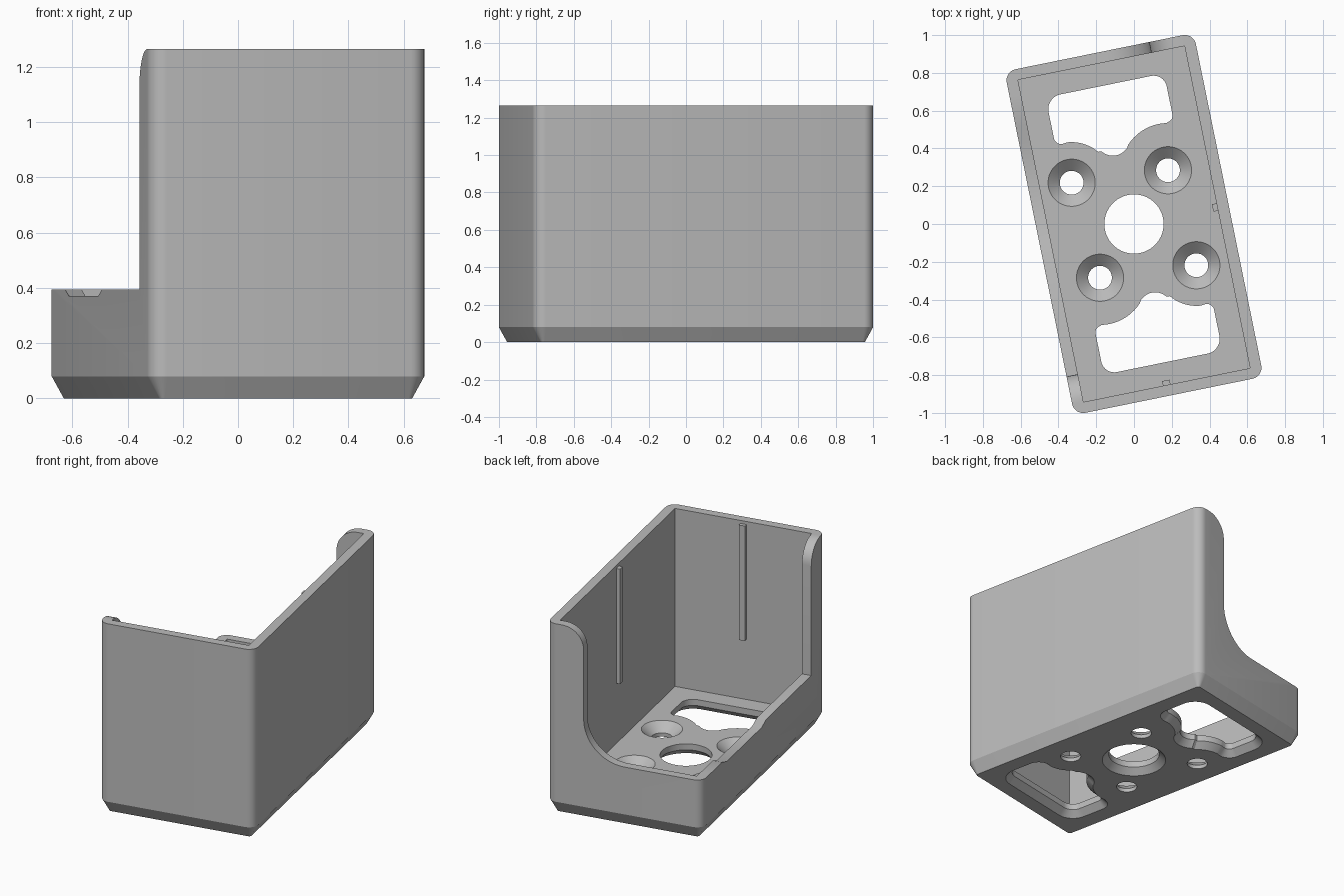
import bpy, bmesh, math
from mathutils import Matrix, Vector

cube = bpy.data.objects.get("Cube")
if cube:
    bpy.data.objects.remove(cube, do_unlink=True)

TURN = Matrix.Rotation(math.radians(11.5), 4, 'Z')
W, L, H, R = 0.511, 0.928, 1.265, 0.06      # half width, half length, height, corner
IW, IL, FLOOR, LOW = 0.45, 0.87, 0.08, 0.395

plastic = bpy.data.materials.new("plain grey")
plastic.use_nodes = True
grey = (0.5, 0.5, 0.5, 1)
plastic.diffuse_color = grey
plastic.node_tree.nodes["Principled BSDF"].inputs["Base Color"].default_value = grey


def arc(cx, cy, r, a0, a1, n=10):
    angles = [math.radians(a0 + (a1 - a0) * i / n) for i in range(n + 1)]
    return [(cx + r * math.cos(a), cy + r * math.sin(a)) for a in angles]


def rounded_rect(w, l, r):
    pts = []
    for sx, sy, a in ((1, 1, 0), (-1, 1, 90), (-1, -1, 180), (1, -1, 270)):
        pts += arc(sx * (w - r), sy * (l - r), r, a, a + 90, 8)
    return pts


def circle(cx, cy, r):
    return arc(cx, cy, r, 0, 360, 48)[:-1]


def offset(pts, d):
    """Push a counterclockwise outline outwards by d."""
    out = []
    for i, p in enumerate(pts):
        t = (Vector(pts[(i + 1) % len(pts)]) - Vector(pts[i - 1])).normalized()
        out.append((p[0] + t.y * d, p[1] - t.x * d))
    return out


def loft(name, rings):
    """Closed solid through equal sized rings of 3D points."""
    bm = bmesh.new()
    loops = [[bm.verts.new(p) for p in ring] for ring in rings]
    n = len(loops[0])
    for a, b in zip(loops, loops[1:]):
        for i in range(n):
            bm.faces.new((a[i], a[(i + 1) % n], b[(i + 1) % n], b[i]))
    bm.faces.new(loops[0][::-1])
    bm.faces.new(loops[-1])
    bmesh.ops.recalc_face_normals(bm, faces=bm.faces)
    mesh = bpy.data.meshes.new(name)
    bm.to_mesh(mesh)
    bm.free()
    mesh.materials.append(plastic)
    obj = bpy.data.objects.new(name, mesh)
    obj.matrix_world = TURN
    bpy.context.collection.objects.link(obj)
    return obj


def at(pts, z):
    return [(x, y, z) for x, y in pts]


def block(name, x0, x1, y0, y1, z0, z1):
    rect = [(x0, y0), (x1, y0), (x1, y1), (x0, y1)]
    return loft(name, [at(rect, z0), at(rect, z1)])


# Outer shell with chamfered foot
body = loft("tray_body", [at(rounded_rect(W - 0.044, L - 0.044, R - 0.044), 0),
                          at(rounded_rect(W, L, R), 0.08),
                          at(rounded_rect(W, L, R), H)])

cutters = [block("cavity_cutter", -IW, IW, -IL, IL, FLOOR, 2)]

# Low side wall with a shallow dip and a rounded post at the front
side = [(1.2, LOW), (0.63, LOW), (0.56, 0.37), (0.03, 0.37), (-0.04, LOW), (-0.72, LOW)]
side += arc(-0.86, H - 0.14, 0.14, 0, 90) + [(-0.86, 1.4), (1.2, 1.4)]
cutters.append(loft("side_cutter", [[(x, y, z) for y, z in side] for x in (-1, -0.4)]))

# Low back wall sweeping up to the tall corner
back = [(-1.2, LOW)] + arc(0, LOW + 0.27, 0.27, 270, 360, 16)
back += arc(0.41, H - 0.14, 0.14, 180, 90) + [(0.41, 1.4), (-1.2, 1.4)]
cutters.append(loft("back_cutter", [[(x, y, z) for x, z in back] for y in (0.8, 1.2)]))

# Centre hole, flared underneath
cutters.append(loft("centre_cutter", [at(circle(0, 0, 0.207), -0.01),
                                      at(circle(0, 0, 0.157), 0.04),
                                      at(circle(0, 0, 0.157), 0.2)]))

# Shaped window, clear of the screw bosses
window = arc(-0.245, 0.67, 0.08, 90, 180) + arc(-0.285, 0.53, 0.04, 180, 265)
window += arc(-0.28, 0.28, 0.215, 85, 38) + arc(-0.02, 0.465, 0.09, 217, 318)
window += arc(0.233, 0.243, 0.25, 136, 80) + arc(0.28, 0.528, 0.035, 275, 360)
window += arc(0.245, 0.68, 0.07, 0, 90)

# Windows and countersunk holes repeat with half-turn symmetry
for s in (1, -1):
    shape = [(s * x, s * y) for x, y in window]
    cutters.append(loft("window_cutter", [at(offset(shape, 0.05), -0.01),
                                          at(shape, 0.04), at(shape, 0.2)]))
    for x, y in ((0.233, 0.243), (-0.28, 0.28)):
        rings = ((0.063, -0.1), (0.063, 0.025), (0.125, FLOOR), (0.148, 0.1))
        cutters.append(loft("screw_cutter", [at(circle(s * x, s * y, r), z) for r, z in rings]))

bpy.context.view_layer.objects.active = body
for c in cutters:
    c.hide_render = True
    mod = body.modifiers.new(c.name, 'BOOLEAN')
    mod.operation, mod.solver, mod.object = 'DIFFERENCE', 'EXACT', c
    bpy.ops.object.modifier_apply(modifier=mod.name)
for c in cutters:
    bpy.data.objects.remove(c, do_unlink=True)

# Guide ribs inside the two tall walls
block("side_rib", IW - 0.025, IW + 0.01, -0.02, 0.02, 0.48, H - 0.02)
block("front_rib", -0.02, 0.02, -IL - 0.01, -IL + 0.025, 0.48, H - 0.02)

bpy.ops.object.select_all(action='DESELECT')
body.select_set(True)
bpy.ops.object.shade_smooth_by_angle(angle=math.radians(28))
